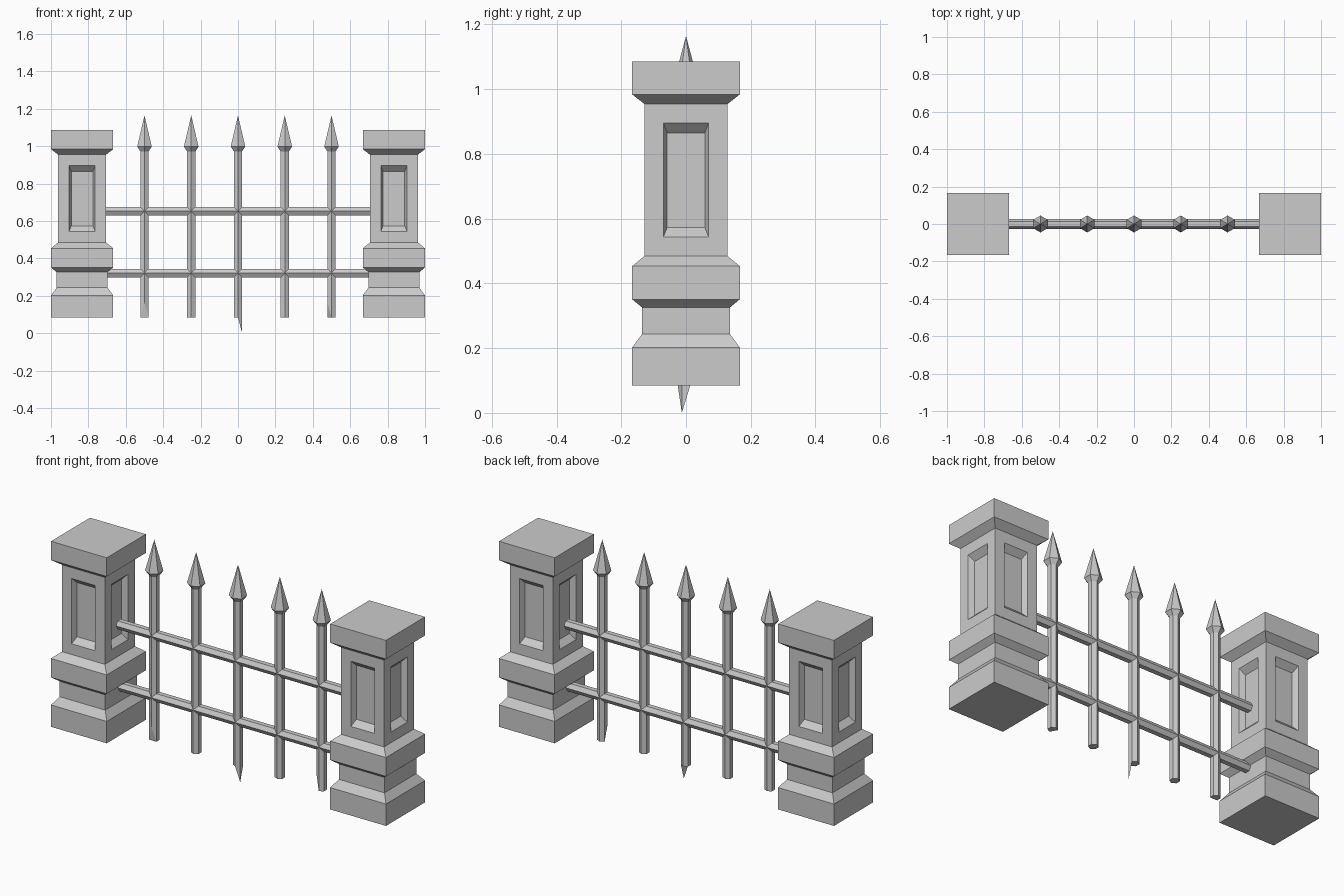
import bpy, bmesh, math
from mathutils import Vector

if "Cube" in bpy.data.objects:
    bpy.data.objects.remove(bpy.data.objects["Cube"])


def finish(bm, name):
    bmesh.ops.recalc_face_normals(bm, faces=bm.faces[:])
    mesh = bpy.data.meshes.new(name)
    bm.to_mesh(mesh)
    bm.free()
    obj = bpy.data.objects.new(name, mesh)
    bpy.context.collection.objects.link(obj)
    return obj


def bridge(bm, a, b):
    n = len(a)
    return [bm.faces.new((a[i], a[(i + 1) % n], b[(i + 1) % n], b[i])) for i in range(n)]


# Square stone pillar: (half width, height) profile with recessed panels on the shaft
PROFILE = [(.1665, .084), (.1665, .202), (.136, .243), (.136, .326), (.1665, .351),
           (.1665, .453), (.128, .485), (.128, .954), (.1665, .984), (.1665, 1.085)]
SHAFT = 6


def pillar(name, x):
    bm = bmesh.new()
    rings = [[bm.verts.new((x + sx * h, sy * h, z))
              for sx, sy in ((-1, -1), (1, -1), (1, 1), (-1, 1))] for h, z in PROFILE]
    for i in range(len(rings) - 1):
        if i != SHAFT:
            bridge(bm, rings[i], rings[i + 1])
    bm.faces.new(rings[0])
    bm.faces.new(rings[-1])
    # recessed panel in each shaft side
    low, high = rings[SHAFT], rings[SHAFT + 1]
    for k in range(4):
        j = (k + 1) % 4
        border = [low[k], low[j], high[j], high[k]]
        along = (low[j].co - low[k].co).normalized()
        mid = (low[k].co + low[j].co) / 2
        inward = (Vector((x, 0, mid.z)) - mid).normalized()

        def rect(w, z0, z1, depth):
            out = []
            for s, z in ((-1, z0), (1, z0), (1, z1), (-1, z1)):
                p = mid + along * (s * w) + inward * depth
                out.append(bm.verts.new((p.x, p.y, z)))
            return out
        outer = rect(.07, .543, .895, 0)
        inner = rect(.058, .573, .865, .03)
        bridge(bm, border, outer)
        bridge(bm, outer, inner)
        bm.faces.new(inner)
    return finish(bm, name)


pillar("left_pillar", -.8335)
pillar("right_pillar", .8335)


# Six-sided spear bar; one bottom corner may be moved to make a broken end
def spear(name, x, corner=None, corner_z=0):
    bm = bmesh.new()
    rings = []
    for r, z in ((.0255, .084), (.0255, .972), (.045, .997)):
        rings.append([bm.verts.new((x + r * math.cos(math.radians(60 * i - 90)),
                                    r * math.sin(math.radians(60 * i - 90)), z))
                      for i in range(6)])
    for a, b in zip(rings, rings[1:]):
        bridge(bm, a, b)
    tip = bm.verts.new((x, 0, 1.164))
    for i in range(6):
        bm.faces.new((rings[2][i], rings[2][(i + 1) % 6], tip))
    base = rings[0]
    if corner is None:
        bm.faces.new(base)
    else:
        base[corner].co.z = corner_z
        bm.faces.new((base[corner - 1], base[corner], base[(corner + 1) % 6]))
        bm.faces.new([base[(corner + i) % 6] for i in range(1, 6)])
    return finish(bm, name)


BROKEN = {0: (0, .163), 2: (1, 0), 4: (5, .163)}
for n in range(5):
    spear(f"spear_bar_{n + 1}", -.5 + .25 * n, *BROKEN.get(n, ()))


# Six-sided horizontal rails
def rail(name, z, half_length):
    bm = bmesh.new()
    ends = [[bm.verts.new((s * half_length, .026 * math.cos(math.radians(60 * i)),
                           z + .026 * math.sin(math.radians(60 * i)))) for i in range(6)]
            for s in (-1, 1)]
    bridge(bm, *ends)
    for e in ends:
        bm.faces.new(e)
    return finish(bm, name)


rail("upper_rail", .652, .71)
rail("lower_rail", .321, .71)
